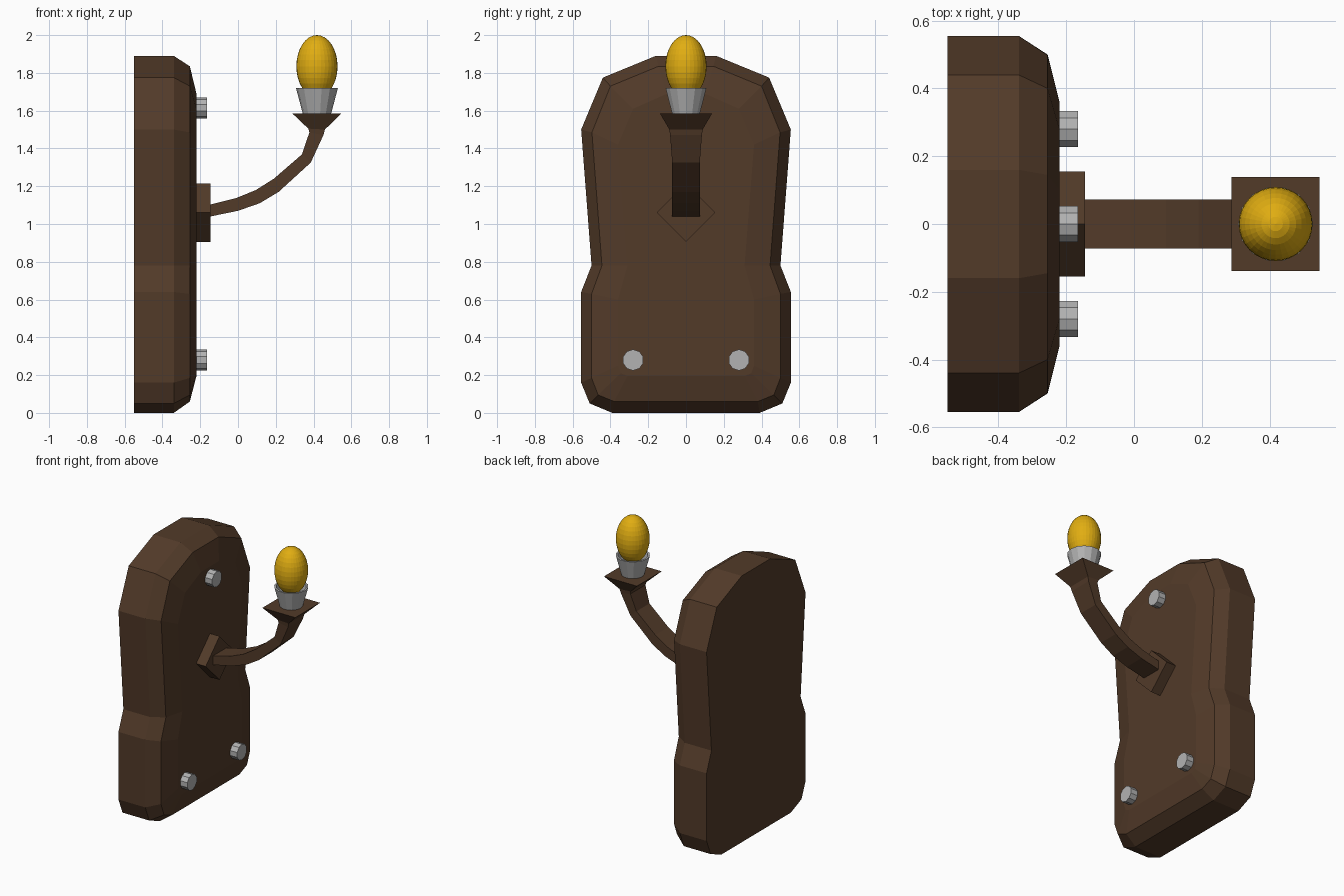
import bpy, bmesh, math

if "Cube" in bpy.data.objects:
    bpy.data.objects.remove(bpy.data.objects["Cube"])


def material(name, color):
    m = bpy.data.materials.new(name)
    m.diffuse_color = (*color, 1)
    m.use_nodes = True
    m.node_tree.nodes["Principled BSDF"].inputs["Base Color"].default_value = m.diffuse_color
    return m


wood = material("dark_wood", (0.085, 0.043, 0.022))
metal = material("grey_metal", (0.45, 0.45, 0.45))
gold = material("amber_glass", (0.75, 0.42, 0.006))


def loft(name, rings, mat):
    """Skin a list of equal-length point rings and cap both ends."""
    bm = bmesh.new()
    loops = [[bm.verts.new(p) for p in ring] for ring in rings]
    for a, b in zip(loops, loops[1:]):
        for i in range(len(a)):
            j = (i + 1) % len(a)
            bm.faces.new((a[i], a[j], b[j], b[i]))
    bm.faces.new(loops[0])
    bm.faces.new(loops[-1])
    bmesh.ops.recalc_face_normals(bm, faces=bm.faces[:])
    me = bpy.data.meshes.new(name)
    bm.to_mesh(me)
    bm.free()
    me.materials.append(mat)
    ob = bpy.data.objects.new(name, me)
    bpy.context.collection.objects.link(ob)
    return ob


def plate_ring(x, half):
    """Mirror a half outline (y, z) across y = 0 at depth x."""
    return [(x, y, z) for y, z in half] + [(x, -y, z) for y, z in reversed(half)]


def circle_yz(x, y, z, r, n):
    return [(x, y + r * math.cos(2 * math.pi * (i + .5) / n),
             z + r * math.sin(2 * math.pi * (i + .5) / n)) for i in range(n)]


# Wall plate with a two-step bevel towards the front
outer = [(.39, 0), (.51, .05), (.555, .16), (.555, .64), (.50, .78),
         (.555, 1.50), (.44, 1.775), (.16, 1.89)]
middle = [(.38, .06), (.465, .095), (.50, .185), (.50, .63), (.445, .78),
          (.498, 1.485), (.40, 1.73), (.145, 1.835)]
inner = [(.31, .195), (.345, .21), (.36, .25), (.36, .60), (.31, .78),
         (.36, 1.42), (.28, 1.61), (.10, 1.69)]
loft("wall_plate", [plate_ring(-.55, outer), plate_ring(-.34, outer),
                    plate_ring(-.255, middle), plate_ring(-.22, inner)], wood)

# Three bolts
for i, (y, z) in enumerate([(-.28, .28), (.28, .28), (0, 1.615)]):
    loft(f"bolt_{i + 1}", [circle_yz(-.23, y, z, .056, 10),
                           circle_yz(-.165, y, z, .056, 10)], metal)

# Diamond mount
d = .155
loft("diamond_mount", [[(x, d, 1.06), (x, 0, 1.06 + d), (x, -d, 1.06), (x, 0, 1.06 - d)]
                       for x in (-.23, -.145)], wood)

# Curved arm flaring into a square tray: lower x, z, upper x, z, half width
sections = [(-.16, 1.037, -.16, 1.10, .073), (0, 1.07, -.01, 1.137, .073),
            (.115, 1.11, .095, 1.18, .073), (.215, 1.17, .19, 1.24, .073),
            (.385, 1.325, .338, 1.368, .073), (.452, 1.47, .378, 1.485, .084),
            (.46, 1.50, .372, 1.505, .088), (.547, 1.585, .288, 1.585, .138)]
loft("arm", [[(a, -w, b), (a, w, b), (c, w, e), (c, -w, e)]
             for a, b, c, e, w in sections], wood)

# Open cup holding the bulb
CX, N = .418, 14
loft("cup", [[(CX + r * math.cos(2 * math.pi * i / N), r * math.sin(2 * math.pi * i / N), z)
              for i in range(N)]
             for r, z in [(.074, 1.58), (.111, 1.72), (.098, 1.72), (.085, 1.66)]], metal)

# Bulb
bpy.ops.mesh.primitive_uv_sphere_add(segments=32, ring_count=16, radius=1,
                                     location=(CX, 0, 1.835))
bulb = bpy.context.object
bulb.name = "bulb"
bulb.scale = (.109, .109, .165)
bulb.data.materials.append(gold)
